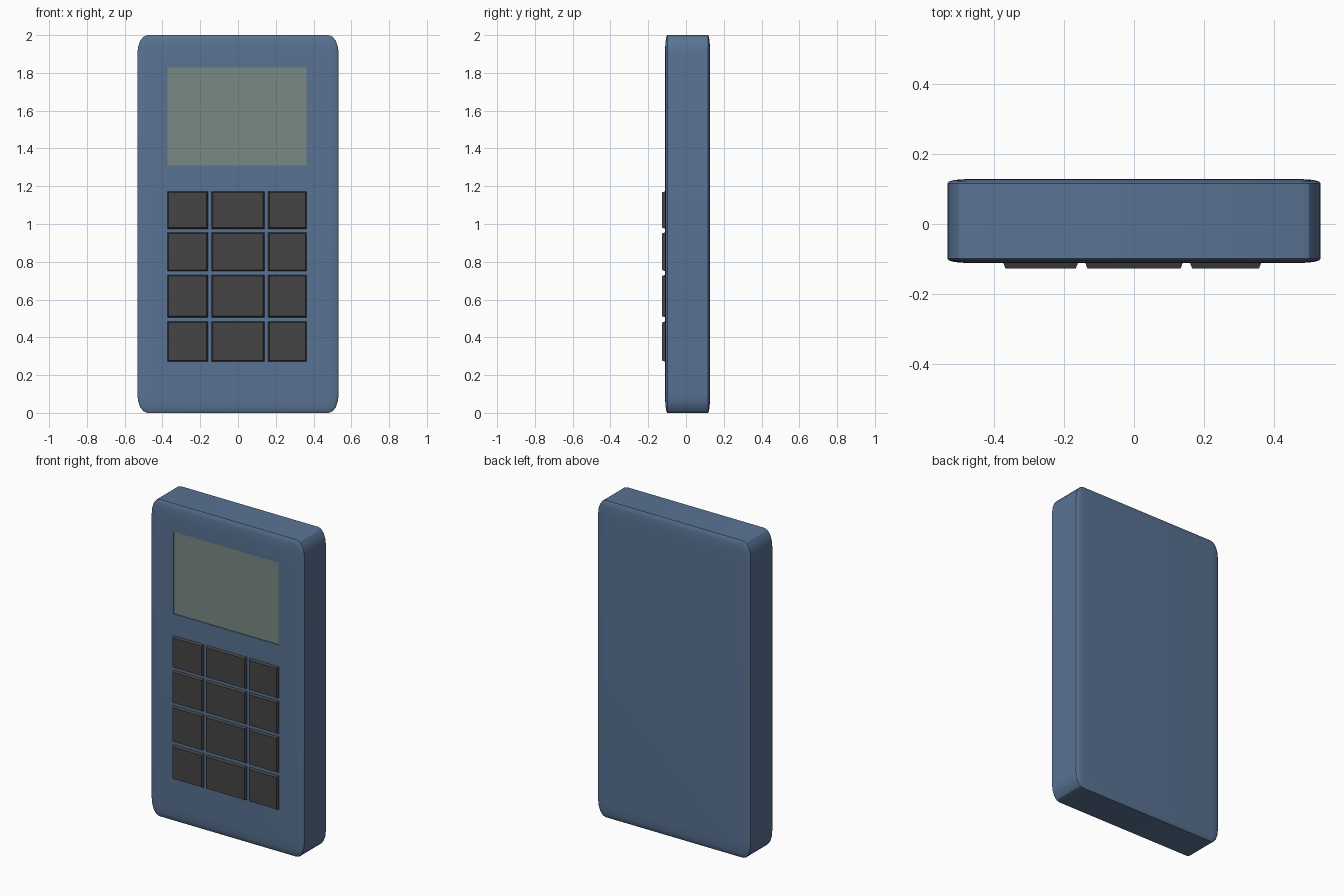
import bpy, bmesh

if "Cube" in bpy.data.objects:
    bpy.data.objects.remove(bpy.data.objects["Cube"])

def material(name, rgb):
    m = bpy.data.materials.new(name)
    m.diffuse_color = (*rgb, 1)
    m.use_nodes = True
    m.node_tree.nodes["Principled BSDF"].inputs["Base Color"].default_value = m.diffuse_color
    return m

def make_object(name, bm, mat):
    bmesh.ops.recalc_face_normals(bm, faces=bm.faces)
    me = bpy.data.meshes.new(name)
    bm.to_mesh(me)
    bm.free()
    ob = bpy.data.objects.new(name, me)
    me.materials.append(mat)
    bpy.context.collection.objects.link(ob)
    return ob

blue = material("blue_plastic", (0.10, 0.17, 0.29))
glass = material("screen_grey_green", (0.19, 0.25, 0.23))
dark = material("key_dark", (0.06, 0.06, 0.06))

FRONT, BACK = -0.111, 0.128
KEY_FRONT = -0.127
RECESS = 0.006
SX0, SX1, SZ0, SZ1 = -0.373, 0.362, 1.31, 1.828

def box(x0, x1, y0, y1, z0, z1):
    bm = bmesh.new()
    bmesh.ops.create_cube(bm, size=1)
    for v in bm.verts:
        v.co.x = x1 if v.co.x > 0 else x0
        v.co.y = y1 if v.co.y > 0 else y0
        v.co.z = z1 if v.co.z > 0 else z0
    return bm

# Case: bevelled cube stretched, so the rounding is stretched with it
bm = bmesh.new()
bmesh.ops.create_cube(bm, size=2)
bmesh.ops.bevel(bm, geom=bm.edges[:], offset=0.1, segments=4,
                profile=0.5, affect='EDGES')
for v in bm.verts:
    v.co.x *= 0.533
    v.co.y = v.co.y * (BACK - FRONT) / 2 + (BACK + FRONT) / 2
    v.co.z += 1
case = make_object("case", bm, blue)

# Shallow pocket for the screen
cutter = make_object("screen_cutter",
                     box(SX0, SX1, FRONT - 0.05, FRONT + RECESS, SZ0, SZ1), blue)
cutter.hide_render = True
cutter.hide_set(True)
mod = case.modifiers.new("screen_pocket", 'BOOLEAN')
mod.operation = 'DIFFERENCE'
mod.solver = 'EXACT'
mod.object = cutter
bpy.context.view_layer.objects.active = case
case.select_set(True)
bpy.ops.object.modifier_apply(modifier=mod.name)
bpy.data.objects.remove(cutter)
bpy.ops.object.shade_smooth_by_angle(angle=0.52)

# Screen panel at the bottom of the pocket
make_object("screen", box(SX0, SX1, FRONT + RECESS - 0.001, FRONT + RECESS + 0.005,
                          SZ0, SZ1), glass)

# Keypad: three columns, four rows, each key tapering to its front face
columns = [(-0.374, -0.159), (-0.14, 0.14), (0.159, 0.364)]
rows = [(0.27, 0.485), (0.505, 0.732), (0.75, 0.957), (0.974, 1.174)]
TAPER = 0.007
for r, (z0, z1) in enumerate(rows):
    for c, (x0, x1) in enumerate(columns):
        bm = box(x0, x1, KEY_FRONT, FRONT + 0.002, z0, z1)
        for v in bm.verts:
            if v.co.y < FRONT:
                v.co.x += TAPER if v.co.x < (x0 + x1) / 2 else -TAPER
                v.co.z += TAPER if v.co.z < (z0 + z1) / 2 else -TAPER
        make_object(f"key_row{r + 1}_col{c + 1}", bm, dark)
